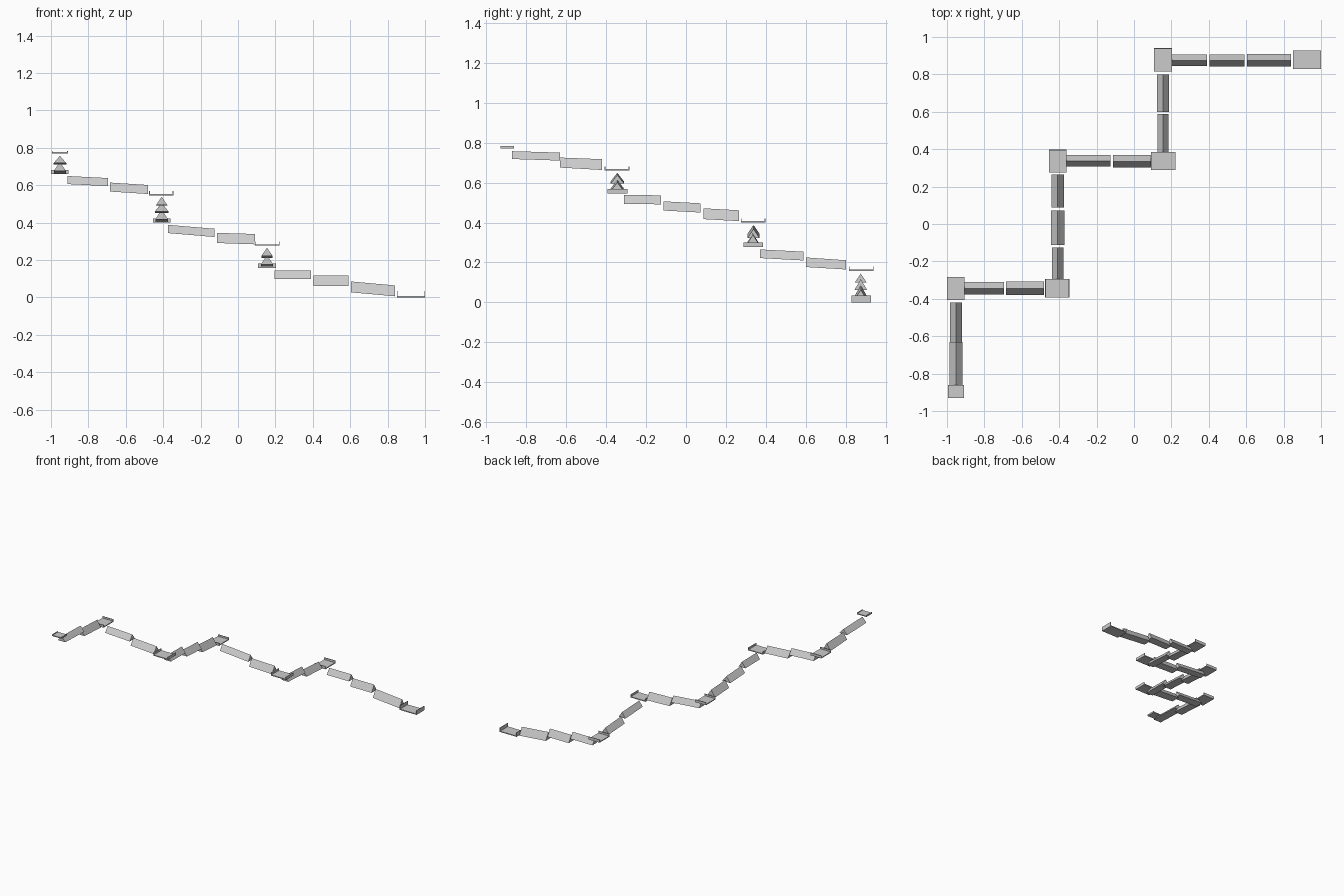
import bpy, bmesh


def make(name, verts, faces):
    mesh = bpy.data.meshes.new(name)
    mesh.from_pydata(verts, [], faces)
    bm = bmesh.new()
    bm.from_mesh(mesh)
    bmesh.ops.recalc_face_normals(bm, faces=bm.faces)
    bm.to_mesh(mesh)
    bm.free()
    ob = bpy.data.objects.new(name, mesh)
    bpy.context.collection.objects.link(ob)
    return ob


def ramp(name, axis, centre, a, b, half, top, bottom):
    """Triangular ridge running from a to b along an axis; (start, end) heights."""
    verts = []
    for t, zt, zb in ((a, top[0], bottom[0]), (b, top[1], bottom[1])):
        for off, z in ((-half, zb), (half, zb), (0, zt)):
            c = centre + off
            verts.append((t, c, z) if axis == 'x' else (c, t, z))
    make(name, verts, [(0, 1, 2), (3, 4, 5), (0, 1, 4, 3), (1, 2, 5, 4), (2, 0, 3, 5)])


def box(name, x0, x1, y0, y1, z0, z1):
    verts = [(x, y, z) for z in (z0, z1) for x, y in ((x0, y0), (x1, y0), (x1, y1), (x0, y1))]
    sides = [(i, (i + 1) % 4, (i + 1) % 4 + 4, i + 4) for i in range(4)]
    make(name, verts, [(0, 1, 2, 3), (4, 5, 6, 7)] + sides)


def landing(name, x0, x1, y0, y1, z0, z1):
    """Thin floor with an upright lip at both ends of its long side."""
    w = 0.004
    box(name + "_floor", x0, x1, y0, y1, z0, z0 + 0.007)
    if x1 - x0 > y1 - y0:
        box(name + "_lip_a", x0, x0 + w, y0, y1, z0 + 0.007, z1)
        box(name + "_lip_b", x1 - w, x1, y0, y1, z0 + 0.007, z1)
    else:
        box(name + "_lip_a", x0, x1, y0, y0 + w, z0 + 0.007, z1)
        box(name + "_lip_b", x0, x1, y1 - w, y1, z0 + 0.007, z1)


# Landings from the top of the zigzag to the ground
landings = [
    (-0.995, -0.91, -0.93, -0.86, 0.77, 0.782),
    (-1.0, -0.905, -0.407, -0.283, 0.66, 0.681),
    (-0.475, -0.345, -0.392, -0.294, 0.546, 0.568),
    (-0.455, -0.36, 0.275, 0.398, 0.40, 0.421),
    (0.09, 0.222, 0.289, 0.385, 0.277, 0.30),
    (0.107, 0.203, 0.815, 0.94, 0.157, 0.18),
    (0.85, 1.0, 0.829, 0.927, 0.0, 0.034),
]
for i, dims in enumerate(landings):
    landing(f"landing_{i + 1}", *dims)

# Sloping ridges between the landings: axis, centre, start, end, half width, top, bottom
ramps = [
    ('y', -0.952, -0.872, -0.63, 0.034, (0.757, 0.75), (0.718, 0.710)),
    ('y', -0.952, -0.63, -0.42, 0.033, (0.725, 0.717), (0.675, 0.663)),
    ('x', -0.344, -0.912, -0.695, 0.033, (0.649, 0.638), (0.606, 0.595)),
    ('x', -0.344, -0.685, -0.48, 0.036, (0.614, 0.601), (0.566, 0.553)),
    ('y', -0.408, -0.31, -0.125, 0.030, (0.538, 0.536), (0.493, 0.491)),
    ('y', -0.408, -0.113, 0.073, 0.036, (0.506, 0.496), (0.460, 0.450)),
    ('y', -0.408, 0.087, 0.265, 0.034, (0.471, 0.461), (0.417, 0.407)),
    ('x', 0.338, -0.375, -0.125, 0.030, (0.388, 0.367), (0.344, 0.323)),
    ('x', 0.335, -0.113, 0.09, 0.034, (0.345, 0.339), (0.291, 0.284)),
    ('y', 0.155, 0.37, 0.588, 0.030, (0.265, 0.254), (0.222, 0.210)),
    ('y', 0.155, 0.60, 0.80, 0.033, (0.225, 0.211), (0.177, 0.165)),
    ('x', 0.875, 0.195, 0.39, 0.030, (0.144, 0.144), (0.099, 0.099)),
    ('x', 0.875, 0.403, 0.592, 0.032, (0.116, 0.116), (0.062, 0.062)),
    ('x', 0.875, 0.605, 0.84, 0.034, (0.085, 0.064), (0.027, 0.006)),
]
for i, spec in enumerate(ramps):
    ramp(f"ramp_ridge_{i + 1}", *spec)
